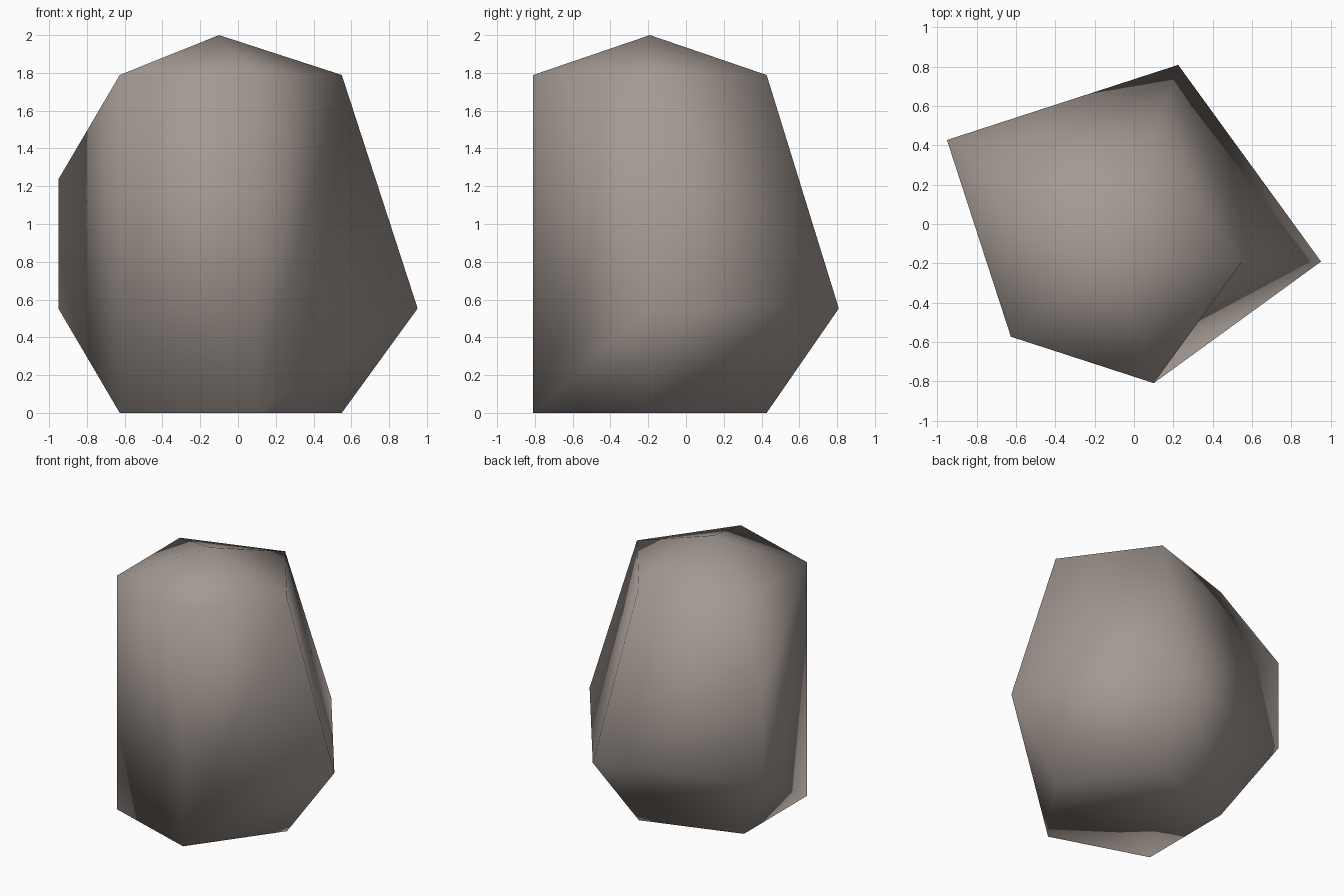
import bpy, bmesh, math

if "Cube" in bpy.data.objects:
    bpy.data.objects.remove(bpy.data.objects["Cube"])

# Stone colour
stone = bpy.data.materials.new("warm grey stone")
stone.diffuse_color = (0.37, 0.32, 0.29, 1)
stone.use_nodes = True
stone.node_tree.nodes["Principled BSDF"].inputs["Base Color"].default_value = stone.diffuse_color

# The boulder is a coarse five-sided ball (five rings), chipped: some corners are missing
R = 2 / (1 + math.cos(math.radians(36)))
CX, CY, CZ = -0.1004, -0.191, 2 - R

bm = bmesh.new()
verts = {}


def corner(name):
    """Corner named by ring letter (A top ring .. D base ring) and side number; T is the peak."""
    if name not in verts:
        if name == "T":
            co = (CX, CY, CZ + R)
        else:
            polar = math.radians(36 * ("ABCD".index(name[0]) + 1))
            turn = math.radians(72 * int(name[1]))
            r = R * math.sin(polar)
            co = (CX + r * math.cos(turn), CY + r * math.sin(turn), CZ + R * math.cos(polar))
        verts[name] = bm.verts.new(co)
    return verts[name]


def face(*names):
    bm.faces.new([corner(n) for n in names])


# Peak fan and flat base
for i in range(5):
    face("T", f"A{i}", f"A{(i + 1) % 5}")
face("D4", "D3", "D2", "D1", "D0")

# Full lower facets at the back
for i in range(2):
    face(f"C{i}", f"D{i}", f"D{i + 1}", f"C{i + 1}")

# Back right slope
face("A0", "C0", "C1", "A1")

# Back left facets
face("A1", "C1", "B2")
face("B2", "C1", "C2")
face("A1", "B2", "A2")

# Left side
face("A2", "B2", "A3")
face("A3", "B2", "C2", "D3")
face("C2", "D2", "D3")

# Chipped front and front right
face("A3", "D3", "D4", "A4")
face("A4", "D4", "A0")
face("A0", "D4", "C0")
face("C0", "D4", "D0")

bmesh.ops.recalc_face_normals(bm, faces=bm.faces)
for f in bm.faces:
    f.smooth = True

mesh = bpy.data.meshes.new("boulder")
bm.to_mesh(mesh)
bm.free()
mesh.materials.append(stone)
boulder = bpy.data.objects.new("boulder", mesh)
bpy.context.collection.objects.link(boulder)
